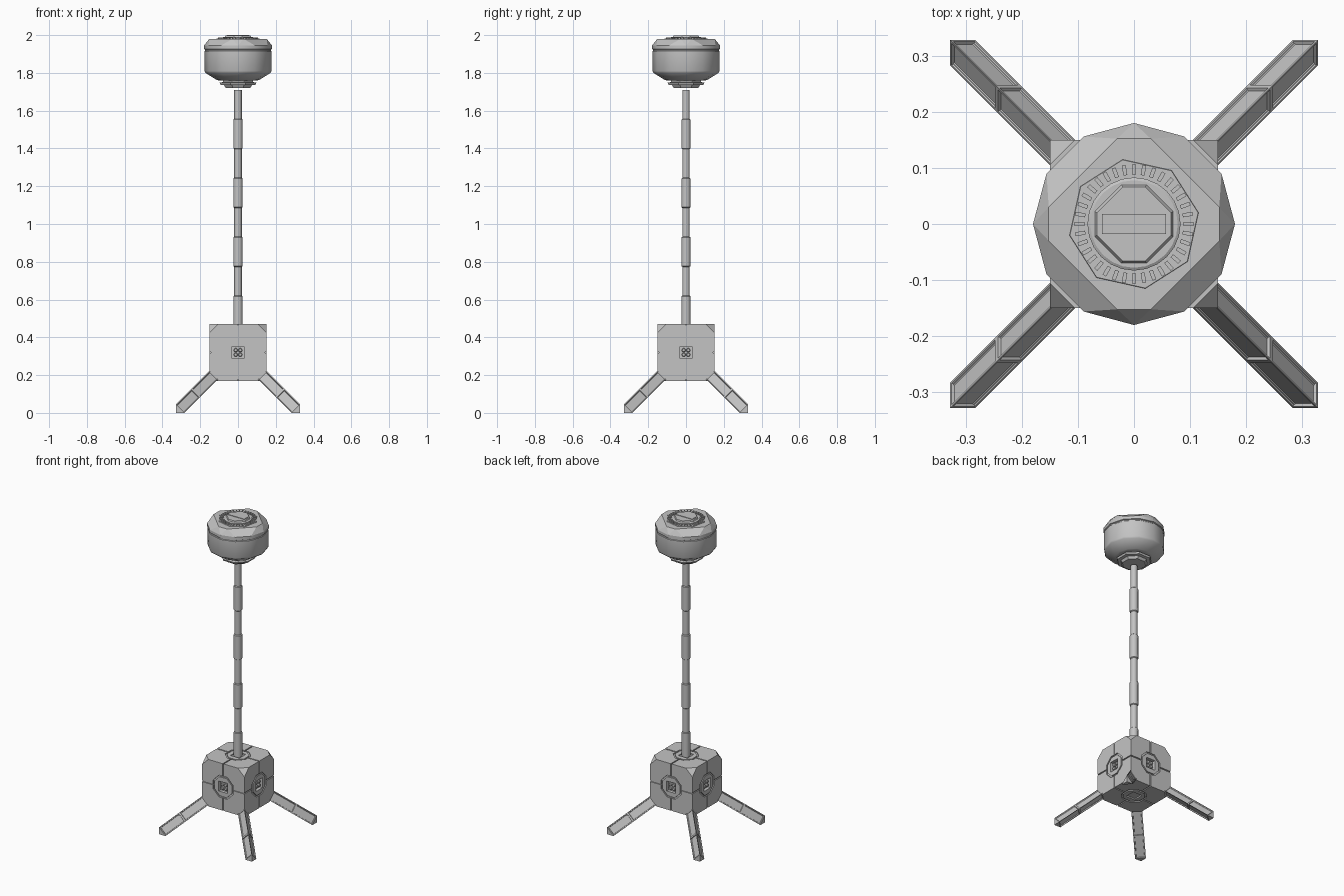
import bpy, bmesh, math
from math import pi, cos, sin, radians
from mathutils import Matrix, Vector

old = bpy.data.objects.get("Cube")
if old:
    bpy.data.objects.remove(old, do_unlink=True)

GREY = (0.55, 0.55, 0.55, 1)
grey = bpy.data.materials.new("plain grey")
grey.use_nodes = True
grey.diffuse_color = GREY
grey.node_tree.nodes["Principled BSDF"].inputs["Base Color"].default_value = GREY

HALF, CUT, MID = 0.15, 0.045, 0.32   # box half size, corner cut, box centre height


def finish(bm, name, smooth=None):
    bmesh.ops.recalc_face_normals(bm, faces=bm.faces[:])
    mesh = bpy.data.meshes.new(name)
    bm.to_mesh(mesh)
    bm.free()
    mesh.materials.append(grey)
    if smooth:
        mesh.shade_smooth()
        mesh.set_sharp_from_angle(angle=radians(smooth))
    ob = bpy.data.objects.new(name, mesh)
    bpy.context.scene.collection.objects.link(ob)
    return ob


def lathe(bm, profile, n, turn=0.0, closed=False, mat=Matrix()):
    """Rings of n points around z; closed makes a hollow ring, else ends are capped."""
    rings = [[bm.verts.new(mat @ Vector((r * cos(turn + 2 * pi * i / n),
                                         r * sin(turn + 2 * pi * i / n), z)))
              for i in range(n)] for r, z in profile]
    pairs = list(zip(rings, rings[1:]))
    if closed:
        pairs.append((rings[-1], rings[0]))
    else:
        bm.faces.new(rings[0])
        bm.faces.new(rings[-1])
    for a, b in pairs:
        for i in range(n):
            j = (i + 1) % n
            bm.faces.new((a[i], a[j], b[j], b[i]))


def box(bm, size, centre, mat=Matrix()):
    bmesh.ops.create_cube(bm, size=1, matrix=mat @ Matrix.Translation(centre)
                          @ Matrix.Diagonal((*size, 1)))


def hull(bm, points):
    verts = [bm.verts.new(p) for p in points]
    bmesh.ops.convex_hull(bm, input=verts)
    bmesh.ops.dissolve_limit(bm, angle_limit=0.02, verts=bm.verts[:], edges=bm.edges[:])


def long_octagon(a, b, z):
    """Octagon with short straight sides and long diagonals."""
    return [(x, y, z) for s in (-1, 1) for t in (-1, 1)
            for x, y in ((s * a, t * b), (s * b, t * a))]


# Base box with its corners cut off
bm = bmesh.new()
signs = (-1, 1)
corners = []
for sx in signs:
    for sy in signs:
        for sz in signs:
            for axis in range(3):
                p = Vector((sx, sy, sz)) * HALF
                p[axis] *= 1 - CUT / HALF
                corners.append(p + Vector((0, 0, MID)))
hull(bm, corners)
base = finish(bm, "base_box")

# Six face frames, each with its local z pointing outward
to_mid = Matrix.Translation((0, 0, MID))
sides = [to_mid @ Matrix.Rotation(i * pi / 2, 4, 'Z') @ Matrix.Rotation(pi / 2, 4, 'X')
         for i in range(4)]
bottom = to_mid @ Matrix.Rotation(pi, 4, 'X')
faces = sides + [to_mid, bottom]

# Cutter for panel grooves and round eye recesses
bm = bmesh.new()
for m in faces:
    lathe(bm, [(0.066, 0.143), (0.076, 0.143), (0.076, 0.16), (0.066, 0.16)],
          8, pi / 8, True, m)
    for k in range(4):
        spin = m @ Matrix.Rotation(k * pi / 2, 4, 'Z')
        box(bm, (0.09, 0.007, 0.017), (0.115, 0, 0.1525), spin)
    depth = 0.02 if m in sides else 0.008
    box(bm, (0.064, 0.064, depth + 0.02), (0, 0, 0.16 - depth / 2), m)
cutter = finish(bm, "groove_cutter")
cutter.hide_render = True
mod = base.modifiers.new("grooves", 'BOOLEAN')
mod.object = cutter
mod.solver = 'EXACT'
mod.use_self = True
graph = bpy.context.evaluated_depsgraph_get()
base.data = bpy.data.meshes.new_from_object(base.evaluated_get(graph))
base.modifiers.clear()
bpy.data.objects.remove(cutter, do_unlink=True)

# Four round studs inside each side recess
bm = bmesh.new()
for m in sides:
    for x in signs:
        for y in signs:
            spot = m @ Matrix.Translation((x * 0.012, y * 0.012, 0))
            lathe(bm, [(0.011, 0.125), (0.011, 0.142), (0.008, 0.145)], 10, mat=spot)
finish(bm, "recess_studs", 40)

# Legs: three-sided bars drawn out from the bottom corners, ending in a box corner
TIP, START = 0.328, 0.19
for sx, depth_name in ((-1, "right"), (1, "left")):
    for sy, end_name in ((-1, "front"), (1, "back")):
        bm = bmesh.new()
        tip = Vector((TIP, TIP, 0))
        ridge = [Vector((-CUT, 0, 0)), Vector((0, -CUT, 0)), Vector((0, 0, CUT))]
        rings = []
        for s in (START, 0.083, 0.0):
            shift = Vector((-s, -s, s))
            rings.append([bm.verts.new(tip + r + shift) for r in ridge])
        point = bm.verts.new(tip)
        panels = []
        for a, b in zip(rings, rings[1:]):
            for i in range(3):
                j = (i + 1) % 3
                panels.append(bm.faces.new((a[i], a[j], b[j], b[i])))
        bm.faces.new(rings[0][::-1])
        for i in range(3):
            bm.faces.new((rings[-1][i], rings[-1][(i + 1) % 3], point))
        bmesh.ops.recalc_face_normals(bm, faces=bm.faces[:])
        bmesh.ops.inset_individual(bm, faces=panels, thickness=0.007)
        bmesh.ops.inset_individual(bm, faces=panels, thickness=0.002, depth=-0.005)
        bmesh.ops.scale(bm, vec=(sx, sy, 1), verts=bm.verts[:])
        finish(bm, f"{end_name}_{depth_name}_leg")

# Pole of alternating thick and thin sections
THICK, THIN, STEP, FOOT = 0.025, 0.02, 0.156, 0.465
profile = []
for i in range(8):
    r = THIN if i % 2 else THICK
    profile += [(r, FOOT + i * STEP), (r, FOOT + (i + 1) * STEP - 0.004)]
bm = bmesh.new()
lathe(bm, profile, 10)
finish(bm, "pole", 40)

# Collar under the head
bm = bmesh.new()
lathe(bm, [(0.07, 1.72), (0.08, 1.735), (0.1, 1.737), (0.105, 1.748), (0.085, 1.752),
           (0.085, 1.77)], 8, pi / 8)
finish(bm, "head_collar")

# Head drum
bm = bmesh.new()
lathe(bm, [(0.1, 1.76), (0.112, 1.762), (0.172, 1.8), (0.177, 1.81), (0.177, 1.915),
           (0.174, 1.918), (0.174, 1.923), (0.18, 1.926), (0.18, 1.945)], 12)
finish(bm, "head_drum", 35)

# Shoulder blending the drum into a flat octagon
bm = bmesh.new()
rim = [(0.18 * cos(i * pi / 6), 0.18 * sin(i * pi / 6), 1.945) for i in range(12)]
hull(bm, rim + long_octagon(0.152, 0.03, 1.98))
finish(bm, "head_shoulder")

# Dial plate with radial ticks
bm = bmesh.new()
lathe(bm, [(0.118, 1.975), (0.116, 1.983)], 8, radians(10))
finish(bm, "dial_plate")
bm = bmesh.new()
for i in range(36):
    box(bm, (0.018, 0.007, 0.006), (0.097, 0, 1.984), Matrix.Rotation(i * pi / 18, 4, 'Z'))
finish(bm, "dial_ticks")

# Knob with a grip bar
bm = bmesh.new()
lathe(bm, [(0.083, 1.978), (0.083, 1.987), (0.078, 1.99)], 24)
finish(bm, "knob_ring", 30)
bm = bmesh.new()
hull(bm, long_octagon(0.072, 0.024, 1.985) + long_octagon(0.066, 0.02, 1.997))
finish(bm, "knob_cap")
bm = bmesh.new()
box(bm, (0.114, 0.036, 0.012), (0, 0, 1.994))
finish(bm, "knob_grip")
